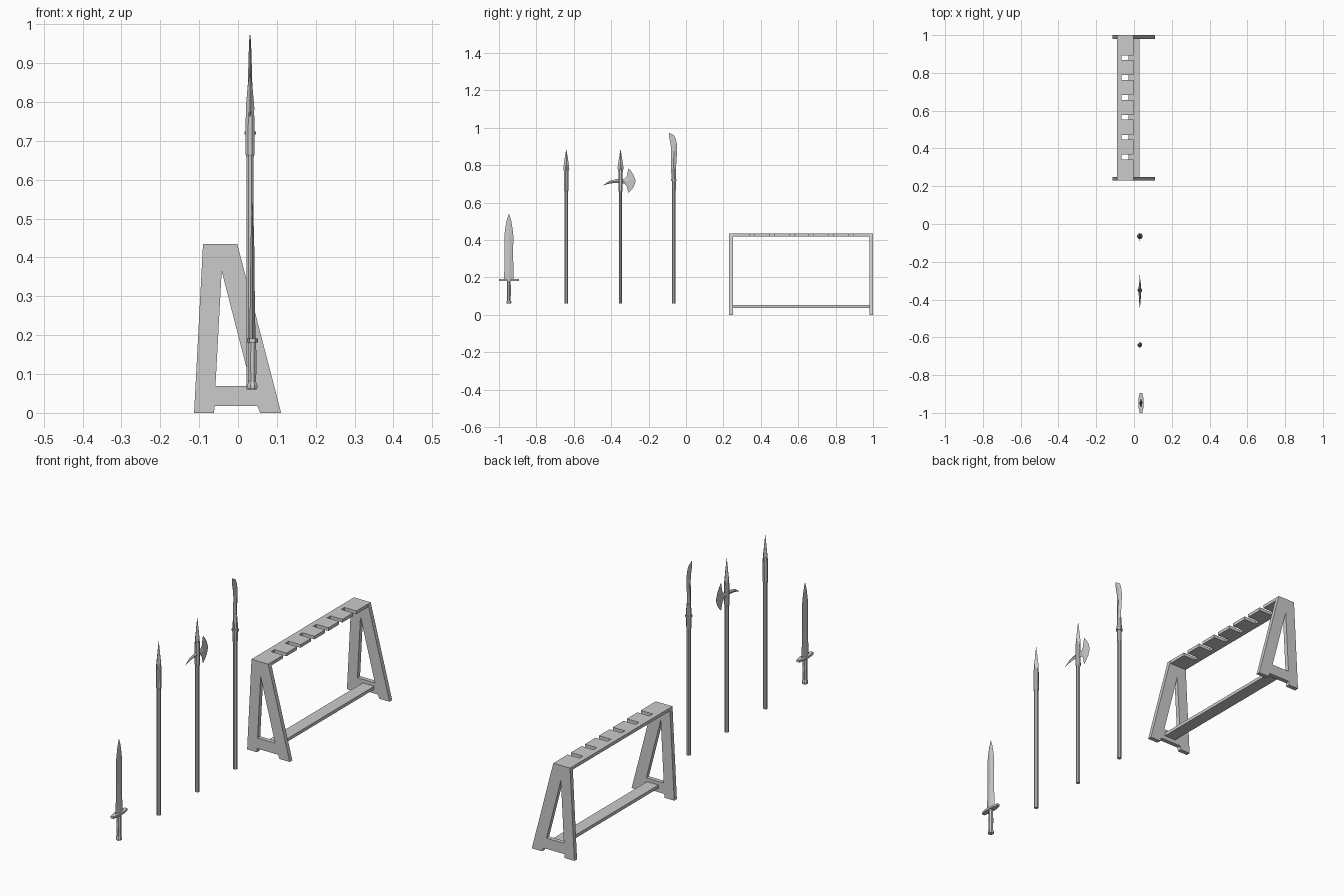
import bpy, bmesh
from math import cos, sin, pi
from mathutils import Vector

if "Cube" in bpy.data.objects:
    bpy.data.objects.remove(bpy.data.objects["Cube"])


def finish(name, bm):
    bmesh.ops.remove_doubles(bm, verts=bm.verts[:], dist=1e-5)
    bmesh.ops.recalc_face_normals(bm, faces=bm.faces[:])
    me = bpy.data.meshes.new(name)
    bm.to_mesh(me)
    bm.free()
    ob = bpy.data.objects.new(name, me)
    bpy.context.collection.objects.link(ob)
    return ob


def slab(name, loops, place, depth):
    """Flat outline (first loop) with holes, placed in 3D and extruded by depth."""
    bm = bmesh.new()
    for loop in loops:
        vs = [bm.verts.new(place(a, b)) for a, b in loop]
        for i, v in enumerate(vs):
            bm.edges.new((v, vs[(i + 1) % len(vs)]))
    bmesh.ops.triangle_fill(bm, use_beauty=True, edges=bm.edges[:])
    ext = bmesh.ops.extrude_face_region(bm, geom=bm.faces[:])
    moved = [g for g in ext["geom"] if isinstance(g, bmesh.types.BMVert)]
    bmesh.ops.translate(bm, vec=Vector(depth), verts=moved)
    return finish(name, bm)


def box(name, x0, x1, y0, y1, z0, z1):
    return slab(name, [[(x0, y0), (x1, y0), (x1, y1), (x0, y1)]],
                lambda a, b: (a, b, z0), (0, 0, z1 - z0))


def loft(name, rings):
    bm = bmesh.new()
    rows = [[bm.verts.new(p) for p in r] for r in rings]
    n = len(rows[0])
    for a, b in zip(rows, rows[1:]):
        for i in range(n):
            bm.faces.new((a[i], a[(i + 1) % n], b[(i + 1) % n], b[i]))
    bm.faces.new(rows[0])
    bm.faces.new(rows[-1])
    return finish(name, bm)


def turned(name, x, y, profile, n=8):
    """Faceted lathe from (radius, z) pairs."""
    return loft(name, [[(x + r * cos(2 * pi * (i + .5) / n), y + r * sin(2 * pi * (i + .5) / n), z)
                        for i in range(n)] for r, z in profile])


def blade(name, x, rows):
    """Upright diamond-section blade; rows of (z, y_low, y_high, half_thickness)."""
    return loft(name, [[(x, a, z), (x + t, (a + b) / 2, z), (x, b, z), (x - t, (a + b) / 2, z)]
                       for z, a, b, t in rows])


def side_blade(name, x, rows):
    """Sideways diamond-section blade; rows of (y, z_low, z_high, half_thickness)."""
    return loft(name, [[(x, y, a), (x + t, y, (a + b) / 2), (x, y, b), (x - t, y, (a + b) / 2)]
                       for y, a, b, t in rows])


# rack: two A-shaped end frames
outline = [(-.113, 0), (-.09, .435), (-.002, .435), (.111, 0),
           (.057, 0), (.05, .018), (-.06, .018), (-.062, 0)]
hole = [(-.042, .365), (-.058, .069), (.034, .069)]
for label, y in (("near", .23), ("far", .98)):
    slab("rack_frame_" + label, [outline, hole], lambda a, b: (a, y, b), (0, .02, 0))

# rack: notched top rail and lower shelf
edge = [(-.09, .25), (-.002, .25)]
for i in range(6):
    c = .355 + i * .105
    edge += [(-.002, c - .0125), (-.065, c - .0125), (-.065, c + .0125), (-.002, c + .0125)]
edge += [(-.002, .98), (-.09, .98)]
slab("rack_top_rail", [edge], lambda a, b: (a, b, .42), (0, 0, .015))
box("rack_shelf", -.03, .03, .25, .98, .037, .052)

# short sword
X, Y = .037, -.947
turned("sword_grip", X, Y, [(.011, .06), (.014, .064), (.014, .072), (.01, .08),
                            (.012, .13), (.01, .182)])
guard = [(X - .007, Y - .053), (X + .007, Y - .053), (X + .014, Y - .02), (X + .014, Y + .02),
         (X + .007, Y + .053), (X - .007, Y + .053), (X - .014, Y + .02), (X - .014, Y - .02)]
slab("sword_guard", [guard], lambda a, b: (a, b, .181), (0, 0, .01))
blade("sword_blade", X, [(z, Y - w, Y + w, t) for z, w, t in
      [(.19, .026, .008), (.22, .025, .0075), (.32, .0225, .006), (.42, .024, .005),
       (.46, .02, .004), (.505, .012, .003), (.54, .0008, .0005)]])

# shafts and heads shared by spear and halberd
X = .031
for label, y in (("spear", -.64), ("halberd", -.35)):
    turned(label + "_shaft", X, y, [(.0098, .06), (.0098, .76)])
    turned(label + "_socket", X, y, [(.0105, .66), (.0125, .665), (.012, .76), (.009, .80)])
    blade(label + "_head", X, [(.755, y - .010, y + .010, .010), (.785, y - .016, y + .016, .011),
                               (.83, y - .0095, y + .0095, .007), (.885, y - .0006, y + .0006, .0005)])

# halberd axe and back spike
side_blade("halberd_axe", X, [(-.352, .70, .733, .007), (-.33, .702, .726, .006), (-.317, .688, .74, .005),
                              (-.308, .652, .785, .003), (-.293, .667, .768, .002),
                              (-.279, .685, .745, .0012), (-.271, .708, .722, .0006)])
side_blade("halberd_spike", X, [(-.348, .703, .73, .007), (-.375, .706, .725, .006),
                                (-.41, .702, .716, .004), (-.442, .692, .694, .0006)])

# glaive
Y = -.065
turned("glaive_shaft", X, Y, [(.0098, .06), (.0098, .66), (.011, .66), (.0115, .715)])
turned("glaive_guard", X, Y, [(.016, .716), (.016, .724)])
turned("glaive_socket", X, Y, [(.0125, .724), (.010, .78)])
blade("glaive_blade", X, [(.724, -.077, -.054, .010), (.78, -.080, -.054, .008), (.84, -.081, -.050, .006),
                          (.875, -.079, -.047, .005), (.91, -.082, -.048, .004), (.94, -.088, -.054, .003),
                          (.96, -.091, -.064, .002), (.972, -.091, -.086, .001)])
